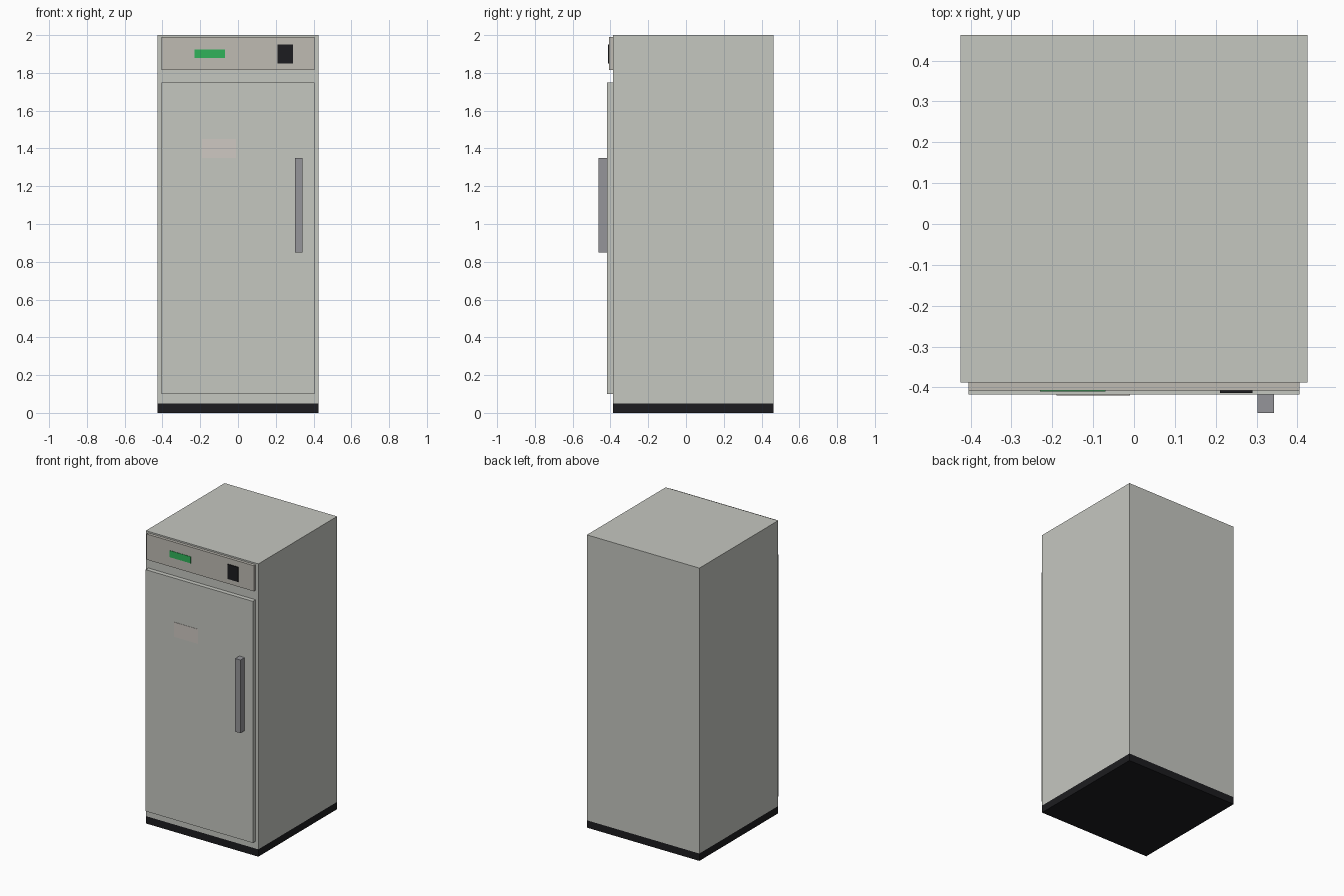
import bpy

if "Cube" in bpy.data.objects:
    bpy.data.objects.remove(bpy.data.objects["Cube"])


def material(name, rgb):
    mat = bpy.data.materials.new(name)
    mat.diffuse_color = (*rgb, 1)
    mat.use_nodes = True
    mat.node_tree.nodes["Principled BSDF"].inputs["Base Color"].default_value = mat.diffuse_color
    return mat


def box(name, x, y, z, mat):
    """Box spanning the (min, max) ranges x, y, z."""
    spans = (x, y, z)
    bpy.ops.mesh.primitive_cube_add(size=1, location=[(a + b) / 2 for a, b in spans])
    ob = bpy.context.object
    ob.name = name
    ob.scale = [b - a for a, b in spans]
    bpy.ops.object.transform_apply(location=False, rotation=False, scale=True)
    ob.data.materials.append(mat)
    return ob


steel = material("steel", (0.56, 0.57, 0.53))
panel_grey = material("panel_grey", (0.52, 0.50, 0.45))
handle_grey = material("handle_grey", (0.30, 0.30, 0.32))
black = material("black", (0.012, 0.012, 0.014))
green = material("green", (0.03, 0.45, 0.10))
paper = material("paper", (0.62, 0.58, 0.54))

front = -0.3875           # cabinet front plane
door_front = front - 0.03
panel_front = front - 0.02

# Cabinet and plinth
box("plinth", (-0.425, 0.425), (front, 0.4625), (0, 0.05), black)
box("cabinet", (-0.425, 0.425), (front, 0.4625), (0.05, 2.0), steel)

# Door with handle and label plate
box("door", (-0.405, 0.405), (door_front, front), (0.10, 1.75), steel)
box("door_handle", (0.3025, 0.3425), (-0.4625, door_front), (0.85, 1.35), handle_grey)
box("label_plate", (-0.19, -0.01), (door_front - 0.002, door_front), (1.35, 1.45), paper)

# Control panel with display and switch
box("control_panel", (-0.405, 0.405), (panel_front, front), (1.815, 1.99), panel_grey)
box("display", (-0.23, -0.07), (panel_front - 0.003, panel_front), (1.88, 1.925), green)
box("power_switch", (0.21, 0.29), (panel_front - 0.006, panel_front), (1.85, 1.95), black)
